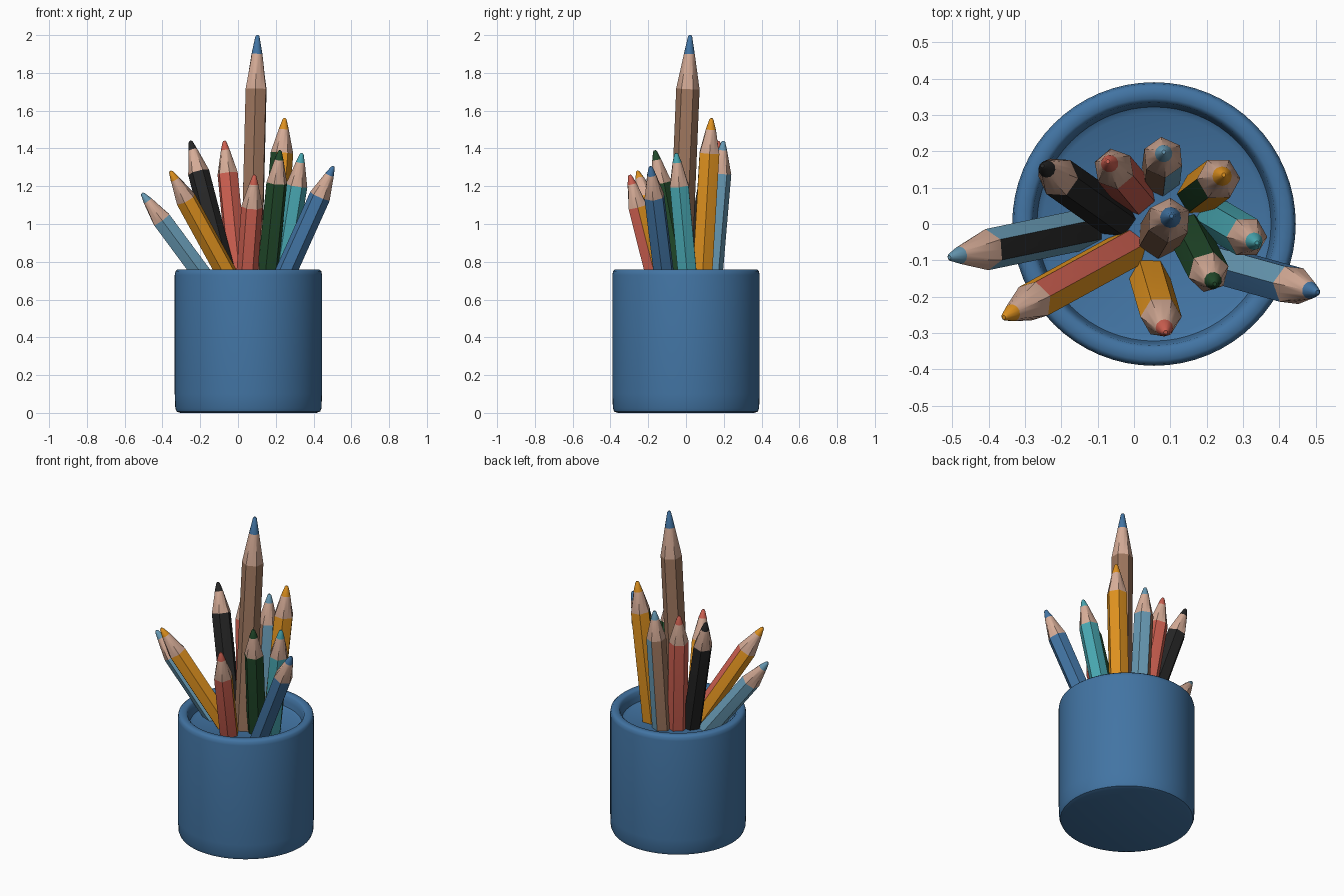
import bpy, bmesh
from math import pi, cos, sin, radians
from mathutils import Vector

cube = bpy.data.objects.get("Cube")
if cube:
    bpy.data.objects.remove(cube, do_unlink=True)


def linear(hexcode):
    chans = [int(hexcode[i:i + 2], 16) / 255 for i in (0, 2, 4)]
    return [((c + 0.055) / 1.055) ** 2.4 if c > 0.04 else c / 12.92 for c in chans] + [1.0]


def material(name, hexcode):
    mat = bpy.data.materials.new(name)
    mat.use_nodes = True
    mat.diffuse_color = linear(hexcode)
    bsdf = mat.node_tree.nodes["Principled BSDF"]
    bsdf.inputs["Base Color"].default_value = linear(hexcode)
    bsdf.inputs["Roughness"].default_value = 0.7
    return mat


MATS = {name: material(name, code) for name, code in {
    "blue": "4274A3", "light_blue": "6799B3", "teal": "48A6B0",
    "orange": "DE911F", "red": "CC5F50", "black": "262626",
    "green": "21492A", "brown": "9C755D", "wood": "D6AC97"}.items()}


def loft(name, rings, mats, smooth_angle, paint):
    """Skin a list of point rings, cap both ends, and paint faces by rule."""
    bm = bmesh.new()
    loops = [[bm.verts.new(p) for p in ring] for ring in rings]
    for level, (a, b) in enumerate(zip(loops, loops[1:])):
        for i in range(len(a)):
            j = (i + 1) % len(a)
            face = bm.faces.new((a[i], a[j], b[j], b[i]))
            face.normal_update()
            face.material_index = paint(level, face.normal)
    bm.faces.new(loops[0][::-1])
    cap = bm.faces.new(loops[-1])
    cap.material_index = paint(len(rings) - 2, Vector((0, 0, 1)))
    bmesh.ops.recalc_face_normals(bm, faces=bm.faces)
    mesh = bpy.data.meshes.new(name)
    bm.to_mesh(mesh)
    bm.free()
    for m in mats:
        mesh.materials.append(MATS[m])
    obj = bpy.data.objects.new(name, mesh)
    bpy.context.collection.objects.link(obj)
    bpy.ops.object.select_all(action='DESELECT')
    obj.select_set(True)
    bpy.context.view_layer.objects.active = obj
    bpy.ops.object.shade_smooth_by_angle(angle=radians(smooth_angle))
    return obj


# Cup: a turned profile with a softly rounded foot and rim and a raised floor
CUP_X, RIM_Z = 0.055, 0.76
FLOOR_Z = 0.68
profile = [(0.36, 0), (0.38, 0.007), (0.387, 0.025), (0.39, 0.1), (0.39, 0.73),
           (0.386, 0.75), (0.375, RIM_Z), (0.345, RIM_Z), (0.334, 0.75),
           (0.328, 0.72), (0.322, FLOOR_Z + 0.01), (0.305, FLOOR_Z)]
SEGMENTS = 64
cup_rings = [[(CUP_X + r * cos(2 * pi * i / SEGMENTS), r * sin(2 * pi * i / SEGMENTS), z)
              for i in range(SEGMENTS)] for r, z in profile]
loft("cup", cup_rings, ["blue"], 45, lambda level, n: 0)


def pencil(name, tip, base, body, lead, alt=None, alt_dir=(0, 0, 1), limit=0.8,
           radius=0.057, cone=0.175, lead_len=0.05):
    """Hexagonal pencil; base is where its axis crosses the rim height."""
    tip, base = Vector(tip), Vector((*base, RIM_Z))
    axis = (tip - base).normalized()
    start = base - axis * (RIM_Z - FLOOR_Z + 0.03) / axis.z
    # one flat of the hexagon faces along the painted direction
    u = Vector(alt_dir)
    u = (u - axis * u.dot(axis)).normalized()
    v = axis.cross(u)

    def ring(centre, r, hexagonal):
        return [centre + (u * cos(pi * k / 6) + v * sin(pi * k / 6))
                * (r * cos(pi / 6) if hexagonal and k % 2 == 0 else r) for k in range(12)]

    end_r = 0.011
    neck_r = end_r + (radius - end_r) * lead_len / cone
    rings = [ring(start, radius, True),
             ring(tip - axis * cone, radius, True),
             ring(tip - axis * lead_len, neck_r, False),
             ring(tip - axis * 0.007, end_r, False),
             ring(tip, end_r * 0.5, False)]

    def paint(level, normal):
        if level == 0:
            return 3 if alt and normal.dot(u) > limit else 0
        return 1 if level == 1 else 2

    return loft(name, rings, [body, "wood", lead, alt or body], 32, paint)


# Centre and back pencils
pencil("tall_brown_pencil", (0.103, 0.022, 2.0), (0.072, -0.03), "brown", "blue",
       alt_dir=(0.5, -1, 0), radius=0.062, cone=0.285, lead_len=0.1)
pencil("back_orange_pencil", (0.247, 0.135, 1.56), (0.185, 0.088), "orange", "orange",
       "green", (-1, -0.6, 0), radius=0.06, cone=0.185, lead_len=0.06)
pencil("black_pencil", (-0.252, 0.16, 1.44), (-0.075, 0.035), "black", "black")
pencil("back_red_pencil", (-0.072, 0.172, 1.44), (-0.005, 0.092), "red", "red")
pencil("back_two_tone_pencil", (0.082, 0.198, 1.44), (0.075, 0.14), "brown", "light_blue",
       "light_blue", (1, 0.1, 0), limit=0.2)

# Right-hand group
pencil("green_pencil", (0.222, -0.165, 1.39), (0.16, -0.045), "green", "green",
       alt_dir=(0.3, -1, 0))
pencil("teal_pencil", (0.338, -0.052, 1.375), (0.24, 0.005), "teal", "teal")
pencil("leaning_blue_pencil", (0.505, -0.188, 1.305), (0.26, -0.12), "blue", "blue",
       "light_blue", (0, 0.2, 1))

# Left-hand and front group
pencil("leaning_light_blue_pencil", (-0.508, -0.092, 1.163), (-0.21, -0.03),
       "light_blue", "light_blue", "black", (0, -0.1, 1))
pencil("leaning_orange_pencil", (-0.358, -0.257, 1.28), (-0.072, -0.1), "orange", "orange",
       "red", (0.3, 0.5, 0.7))
pencil("front_red_pencil", (0.087, -0.298, 1.26), (0.05, -0.172), "red", "red",
       "orange", (0, 1, 0), limit=0.4)
